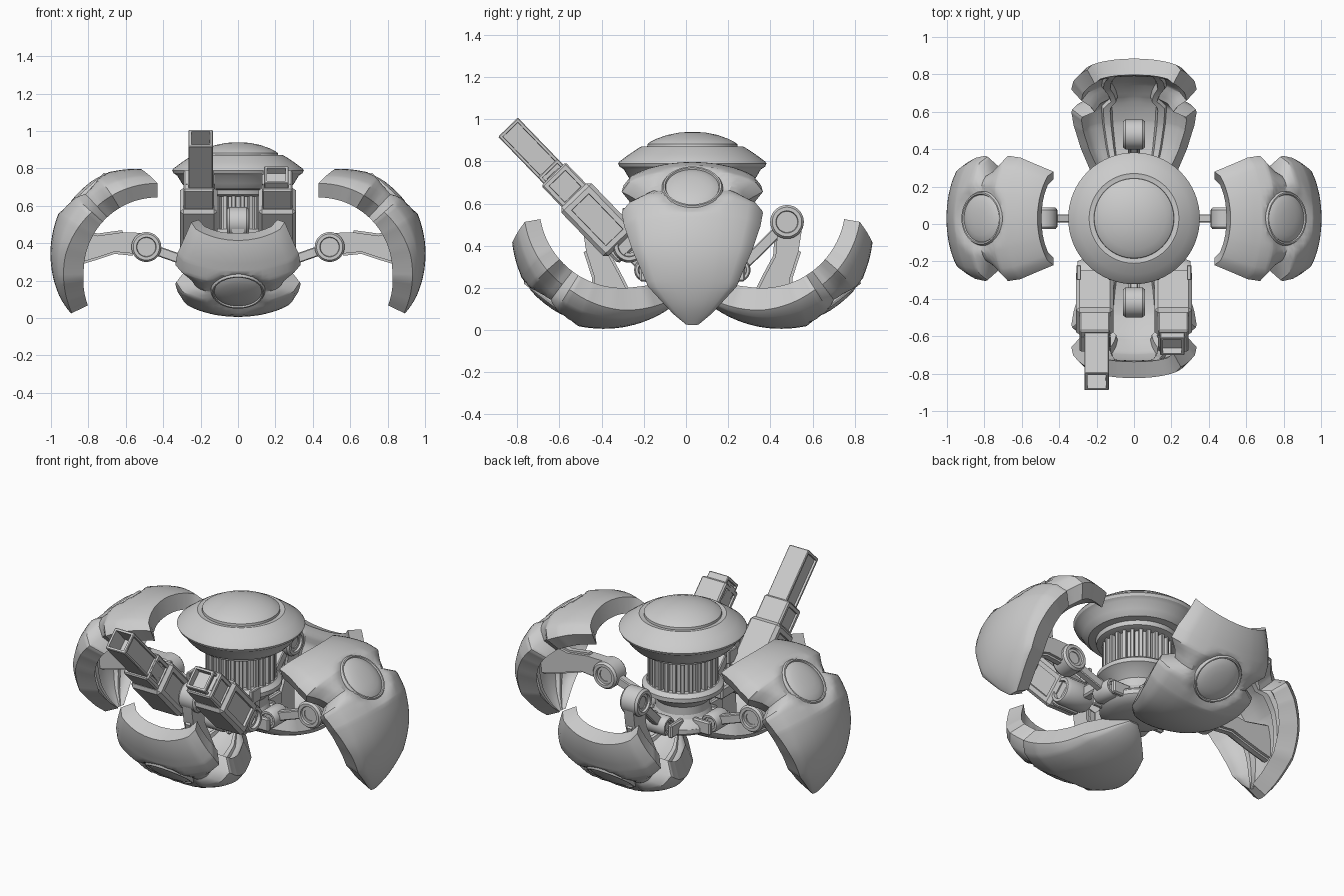
import bpy, bmesh, math
from mathutils import Matrix, Vector

if "Cube" in bpy.data.objects:
    bpy.data.objects.remove(bpy.data.objects["Cube"])

grey = bpy.data.materials.new("armour_grey")
grey.diffuse_color = (0.6, 0.6, 0.6, 1)
grey.use_nodes = True
grey.node_tree.nodes["Principled BSDF"].inputs["Base Color"].default_value = grey.diffuse_color
T = Matrix.Translation
R = lambda deg, ax: Matrix.Rotation(math.radians(deg), 4, ax)
CENTRE = T((0, 0.03, 0))


def finish(name, bm, M, angle=30):
    bmesh.ops.recalc_face_normals(bm, faces=bm.faces)
    bm.transform(M)
    me = bpy.data.meshes.new(name)
    bm.to_mesh(me)
    bm.free()
    me.materials.append(grey)
    ob = bpy.data.objects.new(name, me)
    bpy.context.collection.objects.link(ob)
    bpy.ops.object.select_all(action='DESELECT')
    ob.select_set(True)
    bpy.context.view_layer.objects.active = ob
    bpy.ops.object.shade_smooth_by_angle(angle=math.radians(angle))
    return ob


def grid(name, rings, M):
    """Skin closed rings of points and bridge both end sections."""
    bm = bmesh.new()
    vs = [[bm.verts.new(p) for p in ring] for ring in rings]
    n = len(rings[0])
    for a, b in zip(vs, vs[1:]):
        for j in range(n):
            k = (j + 1) % n
            bm.faces.new((a[j], a[k], b[k], b[j]))
    for ring in (vs[0], vs[-1]):
        for j in range(n // 2 - 1):
            bm.faces.new((ring[j], ring[j + 1], ring[n - 2 - j], ring[n - 1 - j]))
    return finish(name, bm, M)


def lathe(name, profile, M, seg=48):
    bm = bmesh.new()
    vs = [bm.verts.new((r, 0, z)) for r, z in profile]
    es = [bm.edges.new(p) for p in zip(vs, vs[1:])]
    bmesh.ops.spin(bm, geom=vs + es, cent=(0, 0, 0), axis=(0, 0, 1),
                   angle=2 * math.pi, steps=seg, use_duplicate=False)
    bmesh.ops.remove_doubles(bm, verts=bm.verts, dist=1e-4)
    return finish(name, bm, M)


def box(name, lo, hi, M, bevel=0.0, panels=(), rim=0.02, depth=0.01):
    """Box with straight-walled recesses on faces whose normal is in panels."""
    bm = bmesh.new()
    lo, hi = Vector(lo), Vector(hi)
    bmesh.ops.create_cube(bm, size=1, matrix=T((lo + hi) / 2) @ Matrix.Diagonal((*(hi - lo), 1)))
    if bevel:
        bmesh.ops.bevel(bm, geom=list(bm.edges), offset=bevel, segments=1, affect='EDGES')
    bm.normal_update()
    for n in panels:
        f = [f for f in bm.faces if f.normal.dot(Vector(n)) > 0.99]
        bmesh.ops.inset_individual(bm, faces=f, thickness=rim)
        # the muzzle end is bored deep, side panels are shallow
        bmesh.ops.inset_individual(bm, faces=f, thickness=.002, depth=-(.12 if n[2] else depth))
    return finish(name, bm, M)


def lerp(table, t):
    for (a, va), (b, vb) in zip(table, table[1:]):
        if t <= b:
            return va + (vb - va) * max(0, (t - a) / (b - a))
    return table[-1][1]


# Body of revolution: domed cap, disc, drum and lower dish
lathe("cap_dome", [(0, .94), (.06, .937), (.12, .925), (.17, .907), (.20, .892), (.213, .882), (.215, .86)], CENTRE, 64)
lathe("cap_disc", [(0, .868), (.225, .868), (.24, .871), (.25, .866), (.30, .833), (.345, .80), (.352, .79),
                   (.345, .775), (.325, .762), (.30, .72), (.27, .69), (.23, .685), (.225, .66), (.19, .65), (0, .65)], CENTRE, 64)
lathe("drum_core", [(0, .68), (.17, .68), (.17, .45), (0, .45)], CENTRE)
lathe("drum_foot", [(0, .475), (.20, .475), (.225, .455), (.225, .43), (.19, .41), (.15, .37), (.15, .28), (0, .28)], CENTRE)
lathe("lower_dish", [(0, .35), (.14, .345), (.16, .30), (.2, .275), (.21, .26), (.21, .235), (.195, .22),
                     (.15, .205), (.08, .195), (0, .19)], CENTRE)
for i in range(26):
    box("drum_rib", (.165, -.011, .465), (.195, .011, .665), CENTRE @ R(i * 360 / 26, 'Z'), .003)

# Petal shell tables, polar angle about (0.43, 0.25) against size
WIDTH = [(-26, .03), (-20, .09), (-5, .21), (15, .285), (30, .323), (40, .335), (42, .33), (47, .25),
         (52, .275), (59, .335), (68, .325), (90, .25)]
CREST = [(-26, .515), (-15, .54), (0, .565), (12, .585), (30, .613), (45, .618), (58, .61), (70, .585), (90, .553)]
RIM = [(-26, .51), (10, .50), (40, .475), (90, .47)]
OUTER = [(0, 1), (.2, .975), (.4, .9), (.55, .805), (.7, .67), (.82, .53), (.9, .41), (1, 0)]
INNER = [(.84, 0), (.72, .5), (.52, .8), (.49, .62), (.38, .62), (.35, .92), (.15, .98), (0, 1)]
SMOOTH = [(0, 1), (.3, .95), (.55, .75), (.72, .5), (.84, 0)]
STEPS = (0, .1, .2, .3, .4, .5, .6, .7, .8, .9, 1)
UNDER = (.84, .78, .72, .62, .52, .49, .38, .35, .2, .1, 0)
ANGLES = sorted(set(range(-26, 91, 3)) | {30, 36, 39, 42, 45, 47, 50, 52, 59, 68, 90})
DISC_AT = 48


def petal_ring(a):
    w, crest, rim = lerp(WIDTH, a), lerp(CREST, a), lerp(RIM, a)
    keel = max(.41, crest - .075 - .02 * min(1, max(0, (a - 74) / 6)))
    low = .395 + .02 * max(0, -a / 26)
    bow = 9 * max(0, (a - 55) / 35)
    blend = min(1, max(0, (a - 76) / 8))
    half_out, half_in = [], []
    for s in STEPS:
        f = lerp(OUTER, s)
        # shallow crater around the round disc
        away = math.hypot(s * w, .6 * math.radians(a - DISC_AT))
        dip = .03 * min(1, max(0, (.185 - away) / .05))
        half_out.append((s, rim + (crest - rim) * f - dip, a - bow * f))
    for s in UNDER:
        f = (1 - blend) * lerp(INNER[::-1], s) + blend * lerp(SMOOTH, s)
        half_in.append((s, low + (keel - low) * f, a - .9 * bow * f))
    half_in.reverse()
    loop = [(-s, r, t) for s, r, t in half_out[:0:-1]] + half_out
    under = [(-s, r, t) for s, r, t in half_in[:0:-1]] + half_in
    return [(.43 + r * math.cos(math.radians(t)), s * w, .25 + r * math.sin(math.radians(t)))
            for s, r, t in loop + under[::-1]]


PETAL = [petal_ring(a) for a in ANGLES]
HUB = [(0, -.04), (.035, -.04), (.035, -.046), (.05, -.046), (.053, -.058), (.07, -.058), (.08, -.045)]
HUB = HUB + [(r, -z) for r, z in reversed(HUB)]
ARM = [(.49, .455), (.62, .458), (.75, .44), (.85, .46), (.95, .48), (.95, .27), (.85, .295), (.75, .325),
       (.66, .355), (.56, .345), (.49, .31)]


def plate(name, outline, half, M):
    bm = bmesh.new()
    f = bm.faces.new([bm.verts.new((x, -half, z)) for x, z in outline])
    g = bmesh.ops.extrude_face_region(bm, geom=[f])
    bmesh.ops.translate(bm, verts=[v for v in g['geom'] if isinstance(v, bmesh.types.BMVert)], vec=(0, 2 * half, 0))
    return finish(name, bm, M)


# Four legs: two raised at the sides, two swung under at front and back
for yaw, pitch, hx, hz in ((0, 0, .49, .38), (180, 0, .49, .38), (90, 100, .449, .513), (-90, 100, .449, .513)):
    base = CENTRE @ R(yaw, 'Z')
    leg = base @ T((hx, 0, hz)) @ R(pitch, 'Y') @ T((-.49, 0, -.38))
    grid("leg_shell", PETAL, leg)
    disc = leg @ T((.43, 0, .25)) @ R(90 - DISC_AT, 'Y') @ T((0, 0, .573))
    lathe("shell_disc", [(.145, -.04), (.145, -.002), (.138, .01), (.13, .01), (.126, .002), (.12, .006),
                         (.09, .016), (.05, .022), (0, .024)], disc)
    plate("leg_arm", ARM, .032, leg)
    plate("arm_spine", [(x, z + .012 if z > .4 else z - .012) for x, z in ARM[1:-1]], .016, leg)
    lathe("knee_hub", HUB, leg @ T((.49, 0, .38)) @ R(90, 'X'), 32)
    # link from knee to dish, with its root hub
    a, b = Vector((.22, 0, .285)), Vector((hx, 0, hz))
    d = b - a
    tilt = base @ T(a) @ R(math.degrees(math.atan2(d.x, d.z)), 'Y')
    box("knee_link", (-.026, -.022, 0), (.026, .022, d.length), tilt, .005)
    lathe("root_hub", [(r * .7, z * 1.1) for r, z in HUB], base @ T(a) @ R(90, 'X'), 32)
    for s in (-1, 1):
        box("root_lug", (.13, s * .085 - .015, .23), (.25, s * .085 + .015, .31), base, .008)

# Twin cannons, the left one with its barrel extended
SIDES = ((1, 0, 0), (-1, 0, 0))
for x, tip in ((-.21, .74), (.21, .47)):
    gun = T((x, -.33, .43)) @ R(44, 'X')
    box("gun_housing", (-.1, -.1, -.03), (.1, .1, .29), gun, .018, SIDES, .035, .014)
    box("gun_breech", (-.075, -.075, -.09), (.075, .075, 0), gun, .012)
    box("gun_collar", (-.082, -.08, .27), (.082, .08, .43), gun, .008, SIDES, .025, .01)
    inner = gun @ T((-.005 if x > 0 else .01, 0, 0))
    box("gun_barrel", (-.065, -.065, .3), (.065, .065, tip), inner, .004, SIDES + ((0, 0, 1),), .016, .012)
    # trunnion and bracket joining the cannon to the body
    lathe("gun_trunnion", [(r, z * 1.6) for r, z in HUB], T((x, -.27, .40)) @ R(90, 'Y'), 32)
    box("gun_bracket", (x * .8 - .03, -.28, .36), (x * .8 + .03, -.06, .43), Matrix(), .01)
    for s in (-1, 1):
        box("gun_side_rail", (x + s * .085 - .012, -.30, .50), (x + s * .085 + .012, -.22, .58), Matrix(), .004)
